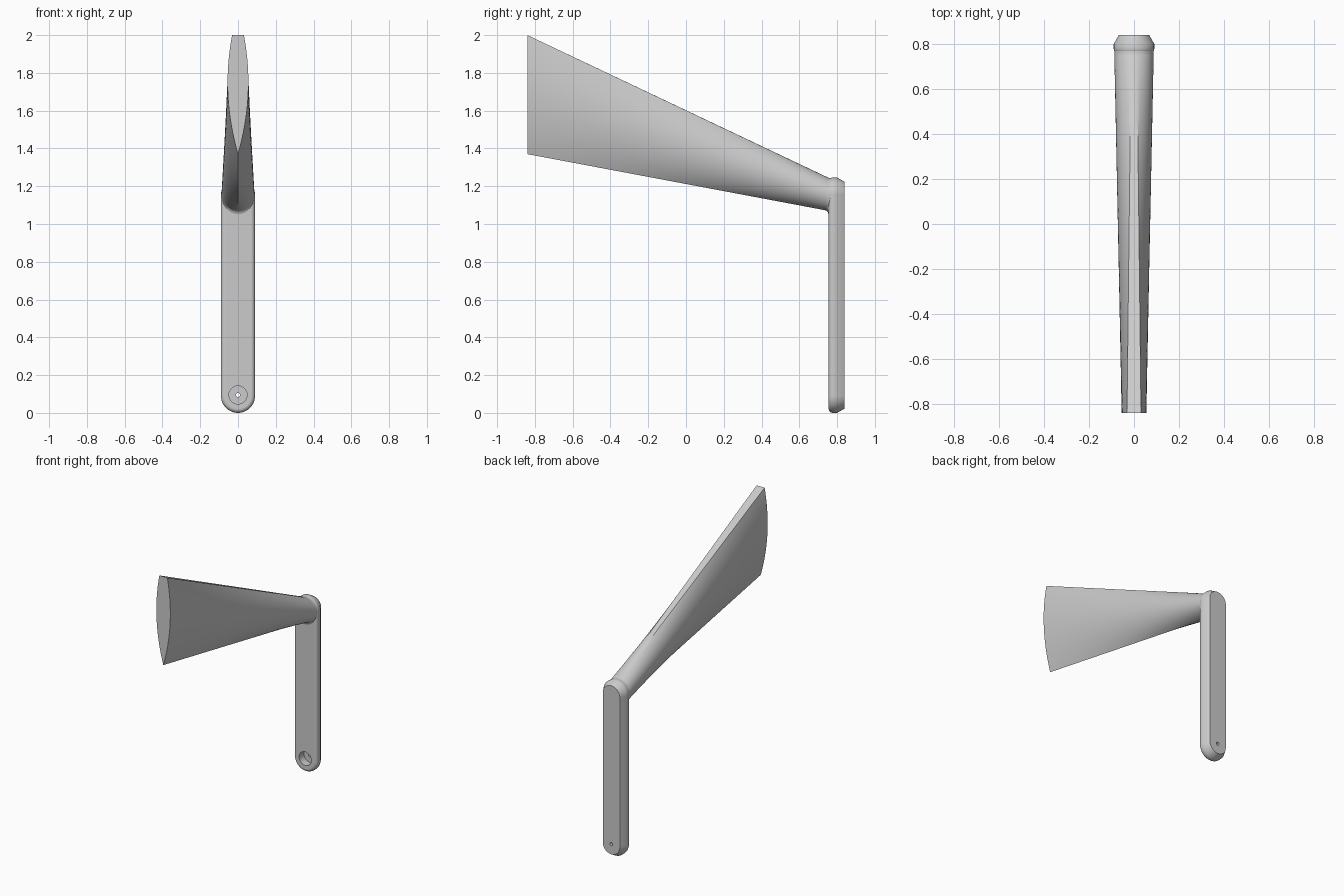
import bpy, bmesh, math
from mathutils import Vector

old = bpy.data.objects.get("Cube")
if old:
    bpy.data.objects.remove(old, do_unlink=True)

grey = bpy.data.materials.new("plain grey")
grey.use_nodes = True
COLOUR = (0.6, 0.6, 0.6, 1)
grey.diffuse_color = COLOUR
grey.node_tree.nodes["Principled BSDF"].inputs["Base Color"].default_value = COLOUR

LOW, HIGH, RADIUS = 0.09, 1.156, 0.09   # end centres and half width of the plate


def loft(name, rings):
    """Skin closed rings of equal length and cap both ends."""
    bm = bmesh.new()
    loops = [[bm.verts.new(p) for p in ring] for ring in rings]
    n = len(loops[0])
    for a, b in zip(loops, loops[1:]):
        for i in range(n):
            j = (i + 1) % n
            bm.faces.new((a[i], a[j], b[j], b[i]))
    bm.faces.new(loops[0])
    bm.faces.new(loops[-1])
    bmesh.ops.recalc_face_normals(bm, faces=bm.faces)
    mesh = bpy.data.meshes.new(name)
    bm.to_mesh(mesh)
    bm.free()
    mesh.materials.append(grey)
    obj = bpy.data.objects.new(name, mesh)
    bpy.context.collection.objects.link(obj)
    return obj


def select(obj):
    bpy.ops.object.select_all(action='DESELECT')
    obj.select_set(True)
    bpy.context.view_layer.objects.active = obj


def smooth(obj, degrees):
    select(obj)
    bpy.ops.object.shade_smooth_by_angle(angle=math.radians(degrees))


def stadium(y, r, steps=24):
    """Upright round-ended outline at depth y."""
    ring = []
    for centre, start in ((HIGH, 0), (LOW, math.pi)):
        for i in range(steps + 1):
            a = start + math.pi * i / steps
            ring.append((r * math.cos(a), y, centre + r * math.sin(a)))
    return ring


# Wall plate: filleted front rim, chamfered back rim
FILLET = 0.022
rings = []
for i in range(6):
    a = math.pi / 2 * i / 5
    rings.append(stadium(0.755 + FILLET * (1 - math.sin(a)),
                         RADIUS - FILLET * (1 - math.cos(a))))
rings.reverse()
rings = rings[::-1] if rings[0][0][1] > rings[-1][0][1] else rings
rings += [stadium(0.80, RADIUS), stadium(0.84, RADIUS - 0.023)]
plate = loft("wall_plate", rings)

# Screw hole: wide recess in front, narrow bore right through
for radius, front, back in ((0.048, 0.70, 0.81), (0.011, 0.72, 0.90)):
    bpy.ops.mesh.primitive_cylinder_add(
        vertices=40, radius=radius, depth=back - front,
        location=(0, (front + back) / 2, 0.095), rotation=(math.pi / 2, 0, 0))
    cutter = bpy.context.object
    cutter.name = "screw_hole_cutter"
    cutter.hide_render = True
    cutter.data.materials.append(grey)
    cut = plate.modifiers.new("screw hole", 'BOOLEAN')
    cut.operation = 'DIFFERENCE'
    cut.solver = 'EXACT'
    cut.object = cutter
    select(plate)
    bpy.ops.object.modifier_apply(modifier=cut.name)
    bpy.data.objects.remove(cutter, do_unlink=True)
smooth(plate, 35)
weighted = plate.modifiers.new("flat faces", 'WEIGHTED_NORMAL')
weighted.keep_sharp = True


# Arm: round at the plate, blending to a tall keel with a flat top
def keel_half(steps=28):
    """Half outline of the arm tip, from the bottom point to the top middle."""
    points = []
    for i in range(steps + 1):
        z = 1.37 + 0.63 * i / steps
        points.append(Vector((0.055 * (1 - ((z - 1.75) / 0.38) ** 2), z)))
    return points + [Vector((0, 2.0))]


half = keel_half()
lengths = [0]
for p, q in zip(half, half[1:]):
    lengths.append(lengths[-1] + (q - p).length)
angles = [math.pi * s / lengths[-1] for s in lengths]
START, END = 0.755, -0.84


def arm_ring(t, flare=0):
    side = []
    for tip, a in zip(half, angles):
        root = Vector((0.0875 * math.sin(a), 1.157 - 0.0875 * math.cos(a)))
        p = root.lerp(tip, t)
        drop = flare * max(0, math.cos(a))
        side.append((p.x, START + (END - START) * t, p.y - drop))
    return side + [(-x, y, z) for x, y, z in side[-2:0:-1]]


# A small fillet drops from the underside of the arm to the plate
rings = [[(x, y + 0.02, z) for x, y, z in arm_ring(0, 0.018)]]
for i in range(6):
    u = i / 5
    rings.append(arm_ring(0.013 * u, 0.018 * (1 - math.sqrt(1 - (1 - u) ** 2))))
rings += [arm_ring(0.013 + 0.987 * i / 24) for i in range(1, 25)]
arm = loft("hook_arm", rings)
smooth(arm, 30)
